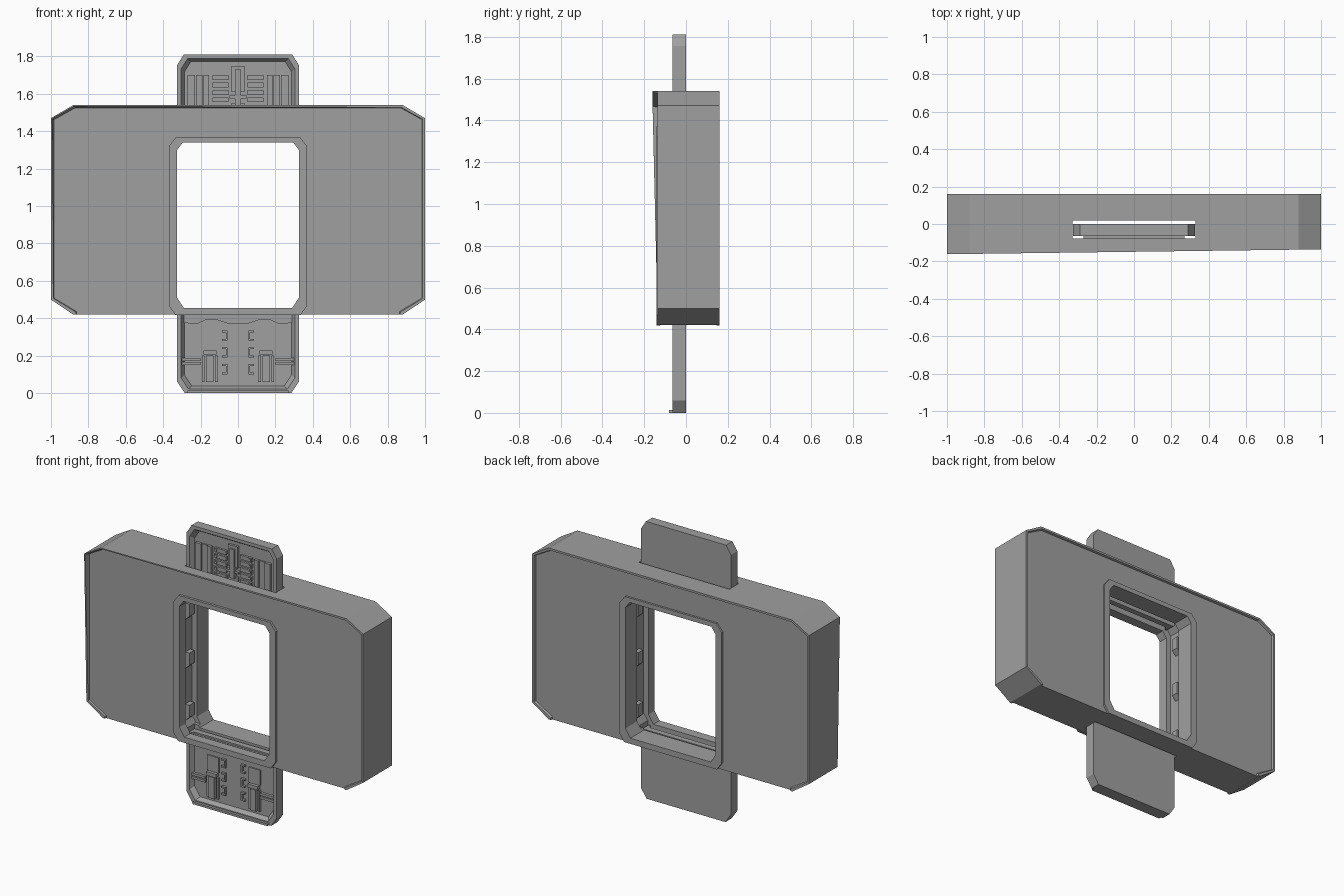
import bpy, bmesh

cube = bpy.data.objects.get("Cube")
if cube:
    bpy.data.objects.remove(cube)

grey = bpy.data.materials.new("mid grey")
grey.use_nodes = True
COLOR = (0.35, 0.35, 0.35, 1)
grey.diffuse_color = COLOR
grey.node_tree.nodes["Principled BSDF"].inputs["Base Color"].default_value = COLOR


def loft(name, front, back, y0, y1):
    """Solid between an x-z outline at y0 and a matching outline at y1."""
    bm = bmesh.new()
    a = [bm.verts.new((x, y0, z)) for x, z in front]
    b = [bm.verts.new((x, y1, z)) for x, z in back]
    bm.faces.new(a)
    bm.faces.new(b[::-1])
    n = len(a)
    for i in range(n):
        bm.faces.new((a[i], b[i], b[(i + 1) % n], a[(i + 1) % n]))
    bmesh.ops.recalc_face_normals(bm, faces=bm.faces)
    mesh = bpy.data.meshes.new(name)
    bm.to_mesh(mesh)
    bm.free()
    mesh.materials.append(grey)
    obj = bpy.data.objects.new(name, mesh)
    bpy.context.collection.objects.link(obj)
    return obj


def prism(name, outline, y0, y1):
    return loft(name, outline, outline, y0, y1)


def box(name, x0, x1, z0, z1, y0, y1):
    return prism(name, [(x0, z0), (x1, z0), (x1, z1), (x0, z1)], y0, y1)


def mirrored(points):
    return points + [(-x, z) for x, z in reversed(points)]


def octagon(w, z0, z1, low, high):
    """Symmetric outline with (x, z) corner cuts at the bottom and top."""
    return mirrored([(w - low[0], z0), (w, z0 + low[1]),
                     (w, z1 - high[1]), (w - high[0], z1)])


def cut(obj, *cutters):
    for c in cutters:
        mod = obj.modifiers.new("cut", 'BOOLEAN')
        mod.object = c
        mod.solver = 'EXACT'
    dg = bpy.context.evaluated_depsgraph_get()
    mesh = bpy.data.meshes.new_from_object(obj.evaluated_get(dg))
    obj.modifiers.clear()
    obj.data = mesh


def discard(*objs):
    for o in objs:
        bpy.data.objects.remove(o)


# Main housing, with the upper front corner pulled forward
housing = prism("housing", octagon(1, .42, 1.54, (.12, .08), (.12, .07)), -.137, .16)
for v in housing.data.vertices:
    if v.co.y < 0 and v.co.z > 1.4 and v.co.x < 0:
        v.co.y = -.16


def face_outline(i):
    """Housing outline inset by i, running out through the bottom edge."""
    return mirrored([(.88 - i, .3), (.88 - i, .42 + i), (1 - i, .5 + i / 2),
                     (1 - i, 1.47 - i / 2), (.88 - i / 2, 1.54 - i)])


front_recess = loft("front_cutter", face_outline(.004), face_outline(.016), -.17, -.125)
back_recess = loft("back_cutter", face_outline(.018), face_outline(.010), .147, .17)
opening = prism("opening_cutter", octagon(.325, .455, 1.34, (.035, .055), (.03, .04)), -.3, .3)
slot = box("slot_cutter", -.328, .328, .2, 1.8, -.078, .018)
groove = prism("groove_cutter", octagon(.36, .47, 1.365, (.03, .04), (.03, .04)), -.0775, .04)
cut(housing, front_recess, back_recess, opening, slot, groove)

# Raised surrounds on both sides of the opening
surround = octagon(.37, .418, 1.37, (.035, .05), (.04, .05))
for name, y0, y1 in (("front_surround", -.141, -.125), ("back_surround", .147, .16)):
    ring = prism(name, surround, y0, y1)
    cut(ring, opening)
discard(front_recess, back_recess, opening, slot, groove)

# Catches inside the side grooves
for side, s in (("left", 1), ("right", -1)):
    for i, z in enumerate((.56, .9, 1.22)):
        prism(f"{side}_catch_{i}", [(s * .362, z - .06), (s * .33, z - .03),
                                    (s * .33, z + .05), (s * .362, z + .05)], -.03, .02)

# Sliding door leaves with a bevelled front recess
FLOOR = -.038


def leaf(name, z0, z1, low, high, opens_up):
    obj = prism(name, octagon(.325, z0, z1, low, high), -.065, 0)

    def inner(i):
        lo, hi = (z0 - .1, z1 - i) if opens_up else (z0 + i, z1 + .1)
        return octagon(.325 - i, lo, hi, low, high)
    pocket = loft("pocket_cutter", inner(.018), inner(.038), -.07, FLOOR)
    cut(obj, pocket)
    discard(pocket)


leaf("upper_door", 1.345, 1.81, (.01, .01), (.035, .055), True)
leaf("lower_door", 0, .45, (.04, .06), (.01, .01), False)
box("lower_door_lip", -.27, .27, 0, .014, -.082, -.06)


def detail(name, x0, x1, z0, z1, height):
    box(name, x0, x1, z0, z1, FLOOR - height, FLOOR + .004)


# Upper door fittings: central piston, ribbed slabs and vent rows
detail("piston_base", -.035, .035, 1.4, 1.55, .012)
detail("piston_body", -.035, .035, 1.61, 1.75, .015)
detail("piston_rod", -.016, .016, 1.54, 1.73, .025)
detail("piston_collar", -.045, .045, 1.575, 1.59, .02)
for side, s in (("left", 1), ("right", -1)):
    for i, (a, b, h) in enumerate(((.155, .185, .018), (.19, .225, .01), (.23, .27, .018))):
        detail(f"{side}_slab_{i}", s * a, s * b, 1.36, 1.7, h)
    for i in range(5):
        z = 1.515 + i * .04
        detail(f"{side}_vent_{i}", s * .05, s * .135, z, z + .026, .014)
        detail(f"{side}_vent_cap_{i}", s * .115, s * .13, z + .005, z + .021, .02)

# Lower door fittings: scalloped trim, pistons, side tabs and small brackets
wave = [(.29, .44), (.29, .375), (.22, .37), (.17, .392), (.11, .39), (.05, .37)]
prism("scalloped_trim", mirrored(wave), FLOOR - .012, FLOOR + .004)
for side, s in (("left", 1), ("right", -1)):
    c = s * .15
    detail(f"{side}_plate", c - .042, c + .042, .23, .33, .008)
    detail(f"{side}_cylinder", c - .02, c + .02, .06, .2, .022)
    detail(f"{side}_collar", c - .035, c + .035, .205, .228, .026)
    for e in (-1, 1):
        detail(f"{side}_rail_{e}", c + e * .028, c + e * .042, .06, .2, .012)
    for i, z in enumerate((.15, .172)):
        detail(f"{side}_tab_{i}", s * .2, s * .3, z, z + .016, .018)
    for i in range(3):
        z = .1 + i * .09
        detail(f"{side}_bracket_{i}", s * .055, s * .065, z, z + .055, .016)
        for e in (0, .045):
            detail(f"{side}_bracket_arm_{i}_{e}", s * .065, s * .085, z + e, z + e + .01, .016)
